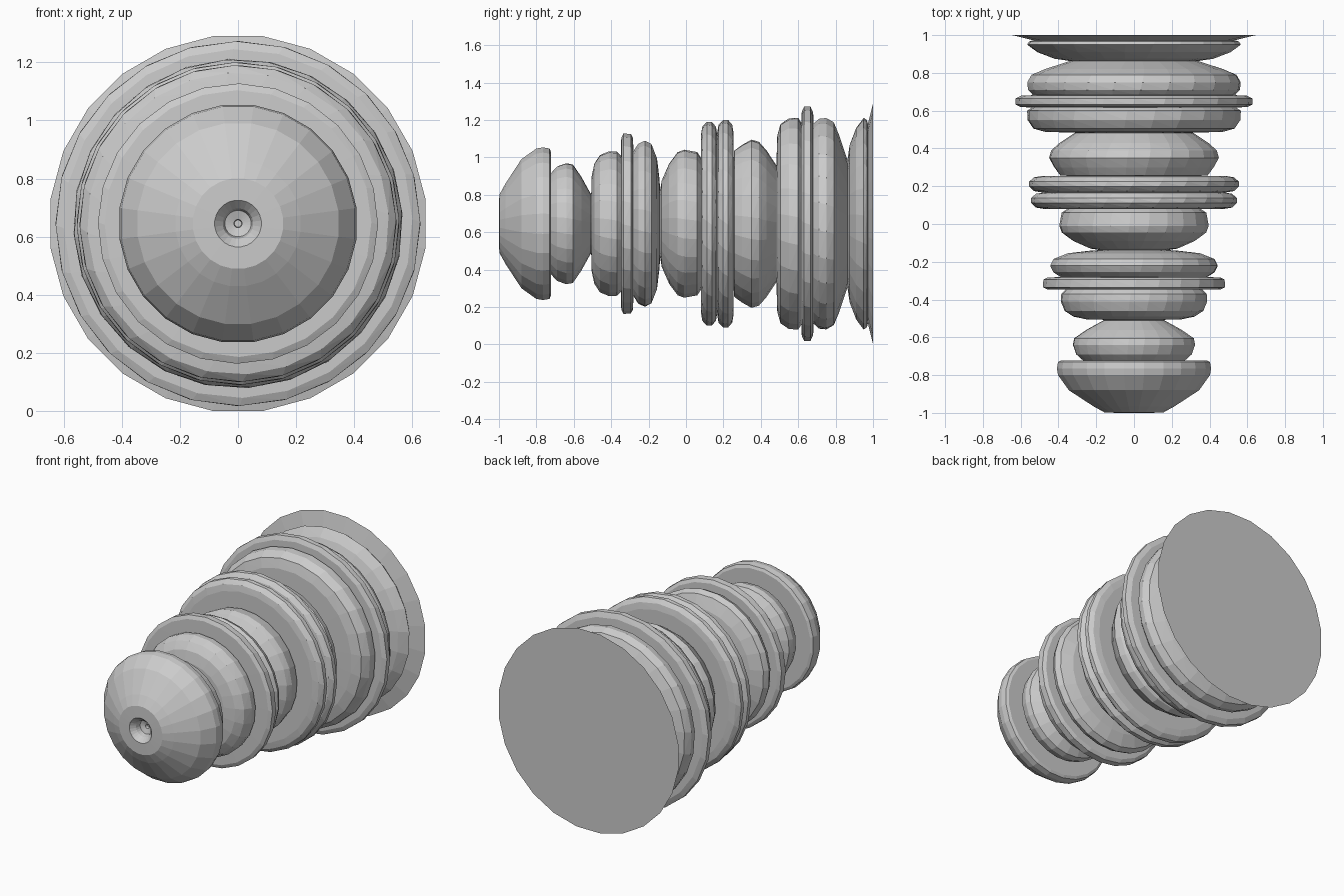
import bpy, bmesh
from math import sin, cos, radians

SIDES = 24
AXIS_Z = 0.645
SCALE = 1 / cos(radians(7.5))


def lathe(name, profile, twist=0.0, cap=None):
    """Revolve (y, radius) points round the y axis; twist rotates each ring a bit more."""
    bm = bmesh.new()
    rings = []
    for i, (y, r) in enumerate(profile):
        ring = []
        for k in range(SIDES):
            a = radians(7.5 + 15 * k + twist * i)
            R = r * SCALE
            ring.append(bm.verts.new((R * sin(a), y, AXIS_Z + R * cos(a))))
        rings.append(ring)
    for a, b in zip(rings, rings[1:]):
        for k in range(SIDES):
            n = (k + 1) % SIDES
            bm.faces.new((a[k], a[n], b[n], b[k]))
    if cap == "start":
        bm.faces.new(rings[0])
    elif cap == "end":
        bm.faces.new(rings[-1])
    bmesh.ops.recalc_face_normals(bm, faces=bm.faces[:])
    # twisted quads read as diagonal facets
    if twist:
        bmesh.ops.triangulate(bm, faces=[f for f in bm.faces if len(f.verts) == 4])
    # normals point away from the axis
    if sum(f.normal.x * f.calc_center_median().x for f in bm.faces) < 0:
        bmesh.ops.reverse_faces(bm, faces=bm.faces[:])
    mesh = bpy.data.meshes.new(name)
    bm.to_mesh(mesh)
    bm.free()
    obj = bpy.data.objects.new(name, mesh)
    bpy.context.collection.objects.link(obj)
    return obj


# Rounded nose with a stepped hole in its tip
lathe("nose", [(-0.91, 0.012), (-0.93, 0.014), (-0.94, 0.045), (-0.97, 0.052),
               (-1.0, 0.08), (-0.998, 0.155), (-0.965, 0.215), (-0.88, 0.345),
               (-0.80, 0.402), (-0.765, 0.408), (-0.73, 0.402), (-0.722, 0.385),
               (-0.722, 0.27)], cap="start")

# Narrow neck bulb
lathe("neck_bulb", [(-0.722, 0.27), (-0.69, 0.305), (-0.64, 0.322), (-0.605, 0.315),
                    (-0.56, 0.25), (-0.51, 0.16), (-0.505, 0.17)], 1)

# First bead group: bead, thin disc, bead
lathe("front_beads", [(-0.505, 0.17), (-0.505, 0.25), (-0.49, 0.32), (-0.46, 0.365),
                      (-0.41, 0.385), (-0.37, 0.382), (-0.348, 0.36),
                      (-0.346, 0.455), (-0.335, 0.478), (-0.295, 0.476), (-0.283, 0.455),
                      (-0.281, 0.385), (-0.255, 0.425), (-0.22, 0.442), (-0.185, 0.425),
                      (-0.155, 0.35), (-0.142, 0.24), (-0.138, 0.18)], 1)

# Middle barrel
lathe("middle_barrel", [(-0.138, 0.18), (-0.13, 0.23), (-0.09, 0.32), (-0.045, 0.38),
                        (-0.01, 0.393), (0.06, 0.38), (0.08, 0.35)], 1)

# Pair of matching discs
for n, (y, r) in enumerate([(0.123, 0.54), (0.21, 0.55)]):
    lathe(f"middle_disc_{n + 1}",
          [(y - 0.043, 0.34), (y - 0.043, r - 0.065), (y - 0.036, r - 0.025), (y - 0.012, r),
           (y + 0.015, r), (y + 0.037, r - 0.025), (y + 0.044, r - 0.065), (y + 0.044, 0.34)], 2)

# Tapered barrel behind the discs
lathe("rear_barrel", [(0.254, 0.34), (0.258, 0.39), (0.30, 0.42), (0.35, 0.447),
                      (0.39, 0.435), (0.43, 0.39), (0.483, 0.31)], 1)

# Second bead group: bead, thin disc, wide bead
lathe("rear_beads", [(0.483, 0.31), (0.488, 0.47), (0.505, 0.53), (0.55, 0.56),
                     (0.60, 0.562), (0.617, 0.535), (0.619, 0.595), (0.632, 0.622),
                     (0.665, 0.622), (0.68, 0.59), (0.682, 0.53), (0.71, 0.557),
                     (0.75, 0.562), (0.79, 0.54), (0.82, 0.47), (0.863, 0.34)], 1)

# End bead, flared plate and flat back
lathe("end_bead", [(0.863, 0.34), (0.875, 0.42), (0.91, 0.51), (0.95, 0.563),
                   (0.967, 0.55), (0.972, 0.53)], 1)
lathe("flared_base_plate", [(0.972, 0.53), (1.0, 0.645)], cap="end")
